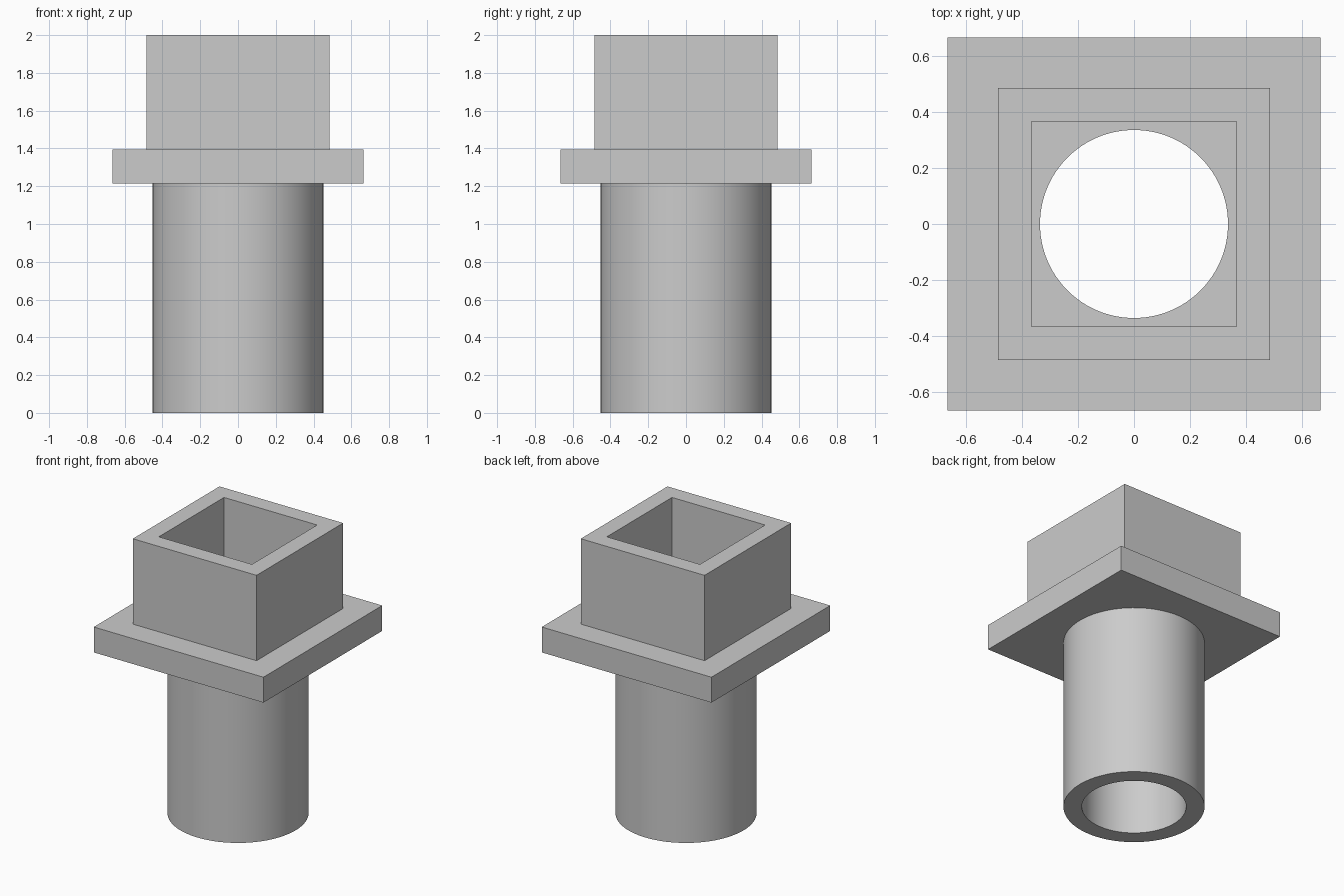
import bpy
import bmesh
import math

cube = bpy.data.objects.get("Cube")
if cube:
    bpy.data.objects.remove(cube, do_unlink=True)

SIDES = 96

grey = bpy.data.materials.new("light_grey")
grey.use_nodes = True
color = (0.6, 0.6, 0.6, 1.0)
grey.diffuse_color = color
grey.node_tree.nodes["Principled BSDF"].inputs["Base Color"].default_value = color


def add_loop(bm, shape, half, z):
    """Ring of vertices, round or square, with the given half width."""
    ring = []
    for i in range(SIDES):
        a = 2 * math.pi * i / SIDES
        x, y = math.cos(a), math.sin(a)
        r = half / max(abs(x), abs(y)) if shape == "square" else half
        ring.append(bm.verts.new((x * r, y * r, z)))
    return ring


def make_part(name, profile):
    """Skin a run of rings, each given as (shape, half width, height)."""
    bm = bmesh.new()
    rings = [add_loop(bm, *step) for step in profile]
    for low, high in zip(rings, rings[1:]):
        for i in range(SIDES):
            j = (i + 1) % SIDES
            bm.faces.new((low[i], low[j], high[j], high[i]))
    mesh = bpy.data.meshes.new(name)
    bm.to_mesh(mesh)
    bm.free()
    mesh.materials.append(grey)
    obj = bpy.data.objects.new(name, mesh)
    bpy.context.collection.objects.link(obj)
    bpy.ops.object.select_all(action="DESELECT")
    obj.select_set(True)
    bpy.context.view_layer.objects.active = obj
    bpy.ops.object.shade_smooth_by_angle(angle=math.radians(30))
    return obj


# Key widths and heights
TUBE, BORE = 0.453, 0.335
PLATE, SOCKET, OPENING = 0.665, 0.485, 0.365
PLATE_LOW, PLATE_TOP, TOP = 1.215, 1.395, 2.0

# Round tube with its bore
make_part("round_tube", [
    ("round", BORE, PLATE_TOP), ("round", BORE, 0),
    ("round", TUBE, 0), ("round", TUBE, PLATE_LOW)])

# Square flange around the middle
make_part("flange_plate", [
    ("round", TUBE, PLATE_LOW), ("square", PLATE, PLATE_LOW),
    ("square", PLATE, PLATE_TOP), ("square", SOCKET, PLATE_TOP)])

# Square socket, open at the top, with a ledge around the bore
make_part("square_socket", [
    ("square", SOCKET, PLATE_TOP), ("square", SOCKET, TOP),
    ("square", OPENING, TOP), ("square", OPENING, PLATE_TOP),
    ("round", BORE, PLATE_TOP)])
